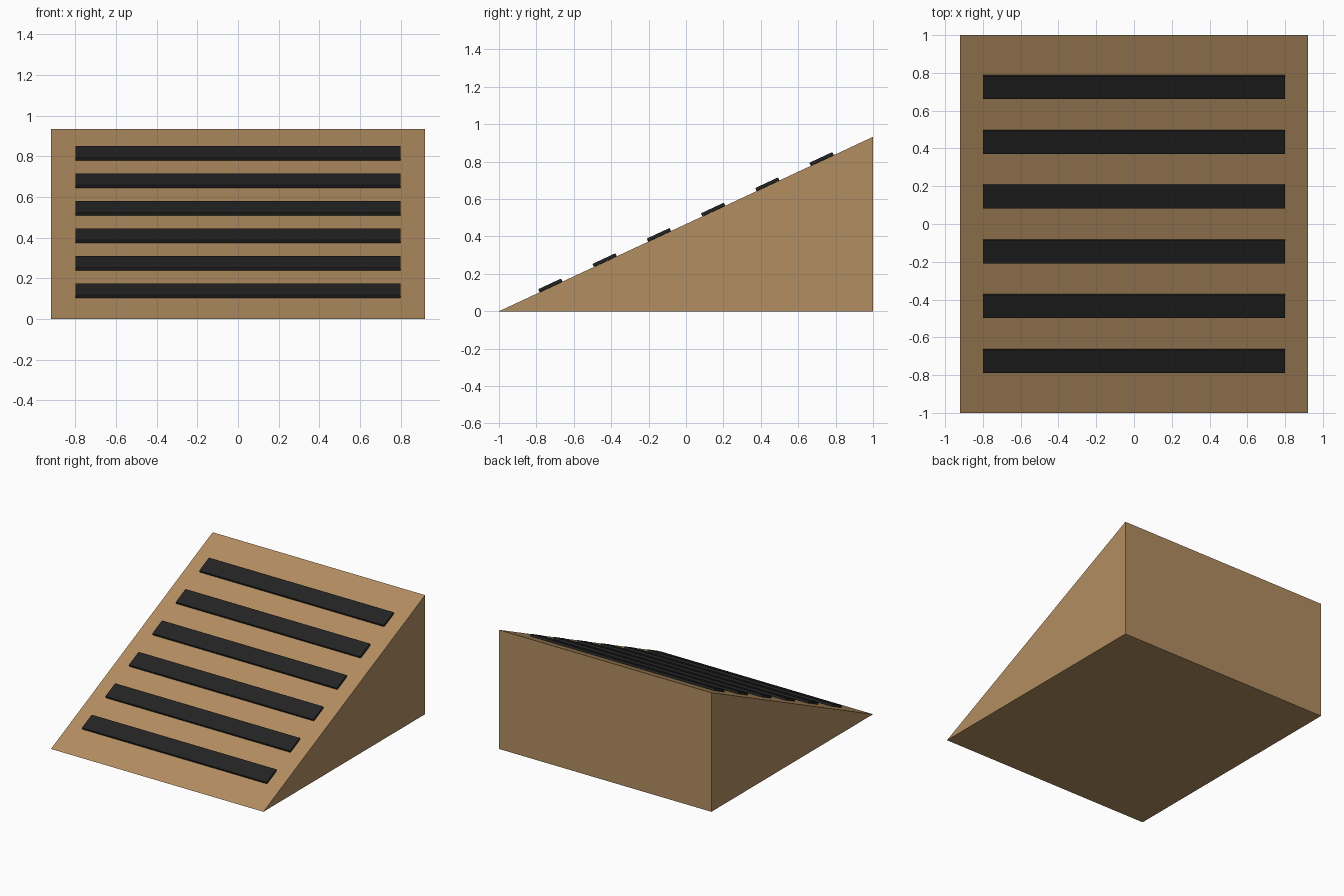
import bpy, bmesh, math
from mathutils import Matrix

cube = bpy.data.objects.get("Cube")
if cube:
    bpy.data.objects.remove(cube, do_unlink=True)


def material(name, rgb):
    mat = bpy.data.materials.new(name)
    mat.use_nodes = True
    mat.diffuse_color = (*rgb, 1)
    mat.node_tree.nodes["Principled BSDF"].inputs["Base Color"].default_value = (*rgb, 1)
    return mat


def add_object(name, bm, mat):
    bmesh.ops.recalc_face_normals(bm, faces=bm.faces)
    mesh = bpy.data.meshes.new(name)
    bm.to_mesh(mesh)
    bm.free()
    mesh.materials.append(mat)
    obj = bpy.data.objects.new(name, mesh)
    bpy.context.collection.objects.link(obj)
    return obj


wood = material("light_wood", (0.45, 0.27, 0.12))
rubber = material("black_grip", (0.0168, 0.0172, 0.0172))

ANGLE = math.radians(25)
SLOPE = math.tan(ANGLE)
HALF_WIDTH = 0.92

# Wedge body: triangular side profile extruded across the width
bm = bmesh.new()
profile = [(-1, 0), (1, 0), (1, 2 * SLOPE)]
side = bm.faces.new([bm.verts.new((-HALF_WIDTH, y, z)) for y, z in profile])
extruded = bmesh.ops.extrude_face_region(bm, geom=[side])
moved = [v for v in extruded["geom"] if isinstance(v, bmesh.types.BMVert)]
bmesh.ops.translate(bm, verts=moved, vec=(2 * HALF_WIDTH, 0, 0))
add_object("ramp_body", bm, wood)

# Six grip strips lying on the slope
for i in range(6):
    y = (i - 2.5) * 0.29
    bm = bmesh.new()
    bmesh.ops.create_cube(bm, size=1, matrix=Matrix.Diagonal((1.6, 0.135, 0.018, 1)))
    strip = add_object(f"grip_strip_{i + 1}", bm, rubber)
    strip.location = (0, y, (y + 1) * SLOPE + 0.01)
    strip.rotation_euler.x = ANGLE
    bevel = strip.modifiers.new("soft_edges", "BEVEL")
    bevel.width = 0.003
    bevel.segments = 2
